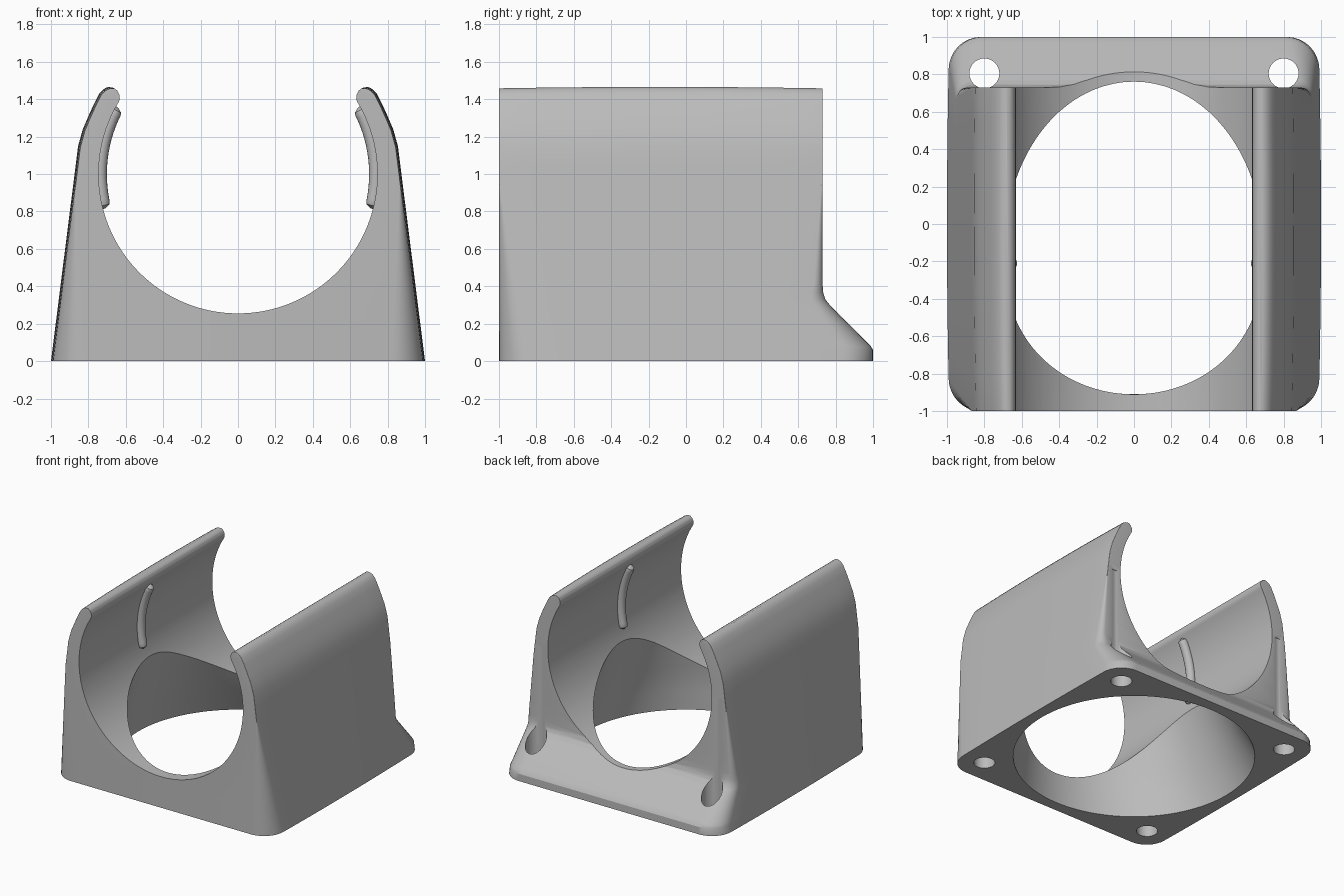
import bpy, bmesh, math

if "Cube" in bpy.data.objects:
    bpy.data.objects.remove(bpy.data.objects["Cube"])

grey = bpy.data.materials.new("plain grey")
grey.diffuse_color = (0.5, 0.5, 0.5, 1)
grey.use_nodes = True
grey.node_tree.nodes["Principled BSDF"].inputs["Base Color"].default_value = grey.diffuse_color


def lerp(table, t):
    for (a, va), (b, vb) in zip(table, table[1:]):
        if t <= b:
            return va + (vb - va) * (t - a) / (b - a)
    return table[-1][1]


def loft(name, rings):
    """Closed solid through rings that share one point count."""
    bm = bmesh.new()
    rows = [[bm.verts.new(p) for p in r] for r in rings]
    n = len(rows[0])
    for a, b in zip(rows, rows[1:]):
        for i in range(n):
            j = (i + 1) % n
            bm.faces.new((a[i], a[j], b[j], b[i]))
    bm.faces.new(rows[0][::-1])
    bm.faces.new(rows[-1])
    bmesh.ops.recalc_face_normals(bm, faces=bm.faces)
    me = bpy.data.meshes.new(name)
    bm.to_mesh(me)
    bm.free()
    ob = bpy.data.objects.new(name, me)
    bpy.context.collection.objects.link(ob)
    me.materials.append(grey)
    return ob


def circle(r, cx, cy, z, n):
    return [(cx + r * math.cos(2 * math.pi * i / n),
             cy + r * math.sin(2 * math.pi * i / n), z) for i in range(n)]


def activate(ob):
    bpy.ops.object.select_all(action='DESELECT')
    ob.select_set(True)
    bpy.context.view_layer.objects.active = ob


def cut(target, cutter):
    mod = target.modifiers.new("cut", 'BOOLEAN')
    mod.operation, mod.solver, mod.object = 'DIFFERENCE', 'EXACT', cutter
    activate(target)
    bpy.ops.object.modifier_apply(modifier=mod.name)
    bpy.data.objects.remove(cutter)


# Outer shell: half width, back edge and corner radii by height
WIDTH = [(0, 1), (1.15, .855), (1.24, .83), (1.31, .80), (1.38, .768),
         (1.43, .742), (1.452, .722), (1.462, .705), (1.466, .69)]
BACK = [(0, 1), (.06, 1), (.08, .988), (.1, .97), (.3, .77), (.33, .746),
        (.37, .733), (.42, .73), (1.5, .73)]
FRONT_R = [(0, .17), (.95, .004), (1.5, .004)]
BACK_R = [(0, .17), (.1, .17), (.4, .05), (.95, .004), (1.5, .004)]


def shell_ring(z):
    w, yb = lerp(WIDTH, z), lerp(BACK, z)
    rf, rb = lerp(FRONT_R, z), lerp(BACK_R, z)
    half = []  # right side, front to back
    for i in range(9):
        a = math.radians(-90 + 90 * i / 8)
        half.append((w - rf + rf * math.cos(a), -1 + rf + rf * math.sin(a)))
    for i in range(1, 10):
        half.append((w, -1 + rf + (yb - rb + 1 - rf) * i / 10))
    for i in range(9):
        a = math.radians(90 * i / 8)
        half.append((w - rb + rb * math.cos(a), yb - rb + rb * math.sin(a)))
    pts = half + [(-x, y) for x, y in reversed(half)]
    # slight outward bow along the length
    return [(x * (1 - .013 * y * y), y, z * (1 - .007 * (y + .14) ** 2)) for x, y in pts]


heights = sorted({z for z, _ in WIDTH + BACK if z < 1.47} | {.2, .55, .7, .83, .95, 1.05})
body = loft("holder_body", [shell_ring(z) for z in heights])

# Round cradle with rounded arm tips
R = .745
arc = [math.radians(-90 + 121 * i / 60) for i in range(61)]
side = [(R * math.cos(a), 1 + R * math.sin(a)) for a in arc[1:]]
side += [(.632, 1.40), (.634, 1.425), (.646, 1.447), (.665, 1.461), (.688, 1.467), (.688, 1.7)]
outline = [(0, 1 - R)] + side + [(-x, z) for x, z in reversed(side)]
cut(body, loft("cradle_cut", [[(x, y, z) for x, z in outline] for y in (-1.2, 1.2)]))

# Tapered air duct that leans forward
CENTRE = [(-.1, 0), (0, 0), (.255, -.075), (.62, -.14), (1, -.17)]
duct = [circle(.91 - .29 * z, 0, lerp(CENTRE, z), z, 96)
        for z in (-.1, 0, .08, .16, .255, .37, .5, .62, .8, 1)]
cut(body, loft("duct_cut", duct))

# Screw holes: through at the back flange, blind at the front
for sx in (-1, 1):
    for y, top in ((.805, 1.0), (-.8, .4)):
        cut(body, loft("screw_cut", [circle(.08, sx * .8, y, z, 32) for z in (-.1, top)]))

activate(body)
bpy.ops.object.shade_smooth_by_angle(angle=math.radians(30))

# Grip ribs inside the arms
for sx, label in ((-1, "left"), (1, "right")):
    rings = []
    for i in range(33):
        t = i / 32
        a = math.radians(-14.5 + 43.5 * t)
        e = min(t, 1 - t) / .06
        r = .037 * (math.sqrt(max(.02, 1 - (1 - e) ** 2)) if e < 1 else 1)
        ring = []
        for k in range(16):
            b = 2 * math.pi * k / 16
            d = .738 + r * math.cos(b)
            ring.append((sx * d * math.cos(a), -.21 + r * math.sin(b), 1 + d * math.sin(a)))
        rings.append(ring)
    rib = loft("grip_rib_" + label, rings)
    activate(rib)
    bpy.ops.object.shade_smooth_by_angle(angle=math.radians(40))
